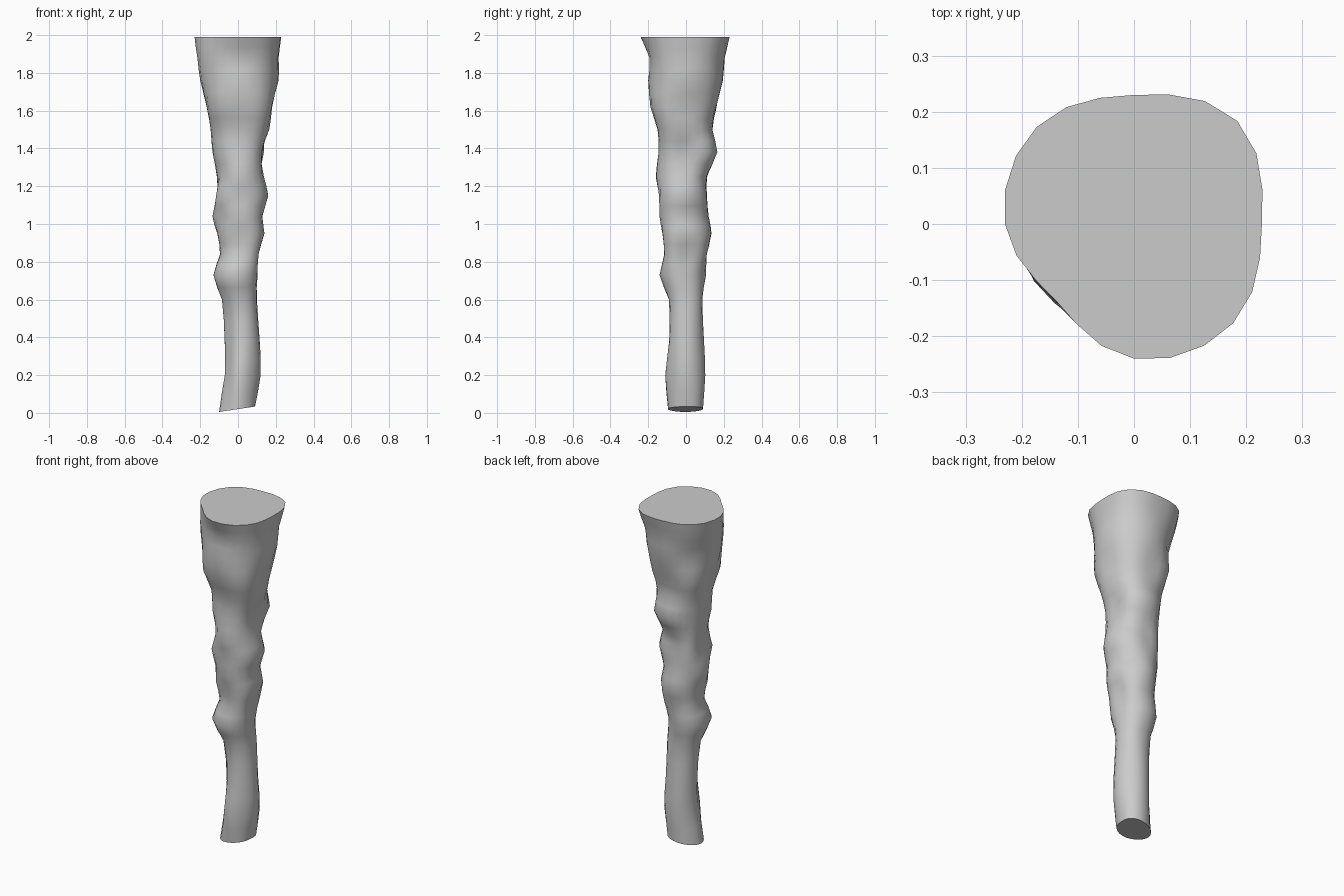
import bpy, bmesh, math

if "Cube" in bpy.data.objects:
    bpy.data.objects.remove(bpy.data.objects["Cube"])

# z, then radius toward +x, +x+y, +y, -x+y, -x, -x-y, -y, +x-y
RINGS = [
    (0.02, .09, .10, .09, .09, .10, .095, .095, .095),
    (0.20, .12, .115, .10, .08, .07, .07, .11, .11),
    (0.38, .115, .105, .095, .08, .07, .06, .085, .105),
    (0.60, .10, .10, .085, .09, .085, .08, .09, .10),
    (0.73, .10, .095, .105, .12, .13, .14, .14, .125),
    (0.84, .10, .12, .11, .11, .095, .10, .11, .135),
    (0.95, .14, .135, .135, .12, .11, .12, .12, .15),
    (1.04, .125, .12, .12, .125, .135, .12, .14, .15),
    (1.15, .16, .135, .11, .13, .11, .145, .14, .165),
    (1.25, .135, .12, .11, .13, .11, .12, .16, .155),
    (1.38, .12, .175, .165, .14, .135, .14, .145, .155),
    (1.50, .165, .155, .14, .155, .145, .145, .145, .18),
    (1.62, .175, .185, .16, .19, .165, .19, .185, .215),
    (1.76, .215, .21, .195, .185, .20, .195, .20, .215),
    (1.88, .215, .225, .205, .22, .215, .20, .19, .225),
    (1.99, .228, .26, .23, .245, .23, .195, .24, .25),
]
SIDES = 24


def spline(a, b, c, d, t):
    return b + .5 * t * (c - a + t * (2*a - 5*b + 4*c - d + t * (3*(b - c) + d - a)))


def radius(row, angle):
    u = angle / (2 * math.pi) * 8
    i = int(u)
    a, b, c, d = (row[1 + (i + k) % 8] for k in (-1, 0, 1, 2))
    return spline(a, b, c, d, u - i)


# Add intermediate cross-sections along the shaft
rows = []
n = len(RINGS)
for i in range(n - 1):
    ctrl = [RINGS[min(max(i + k, 0), n - 1)] for k in (-1, 0, 1, 2)]
    rows.append(RINGS[i])
    mid = [spline(*v, .5) for v in zip(*ctrl)]
    mid[0] = (ctrl[1][0] + ctrl[2][0]) / 2
    rows.append(mid)
rows.append(RINGS[-1])

# Lumpy tapering shaft
bm = bmesh.new()
loops = []
for j, row in enumerate(rows):
    loop = []
    for s in range(SIDES):
        a = 2 * math.pi * s / SIDES
        r = radius(row, a)
        x, y = r * math.cos(a), r * math.sin(a)
        tilt = .15 * x if j == 0 else 0
        loop.append(bm.verts.new((x, y, row[0] + tilt)))
    loops.append(loop)
for lo, hi in zip(loops, loops[1:]):
    for s in range(SIDES):
        t = (s + 1) % SIDES
        bm.faces.new((lo[s], lo[t], hi[t], hi[s]))

# Slanted bottom end and nearly flat top end
bm.faces.new(loops[0][::-1])
top = bm.faces.new(loops[-1])
bmesh.ops.inset_region(bm, faces=[top], thickness=.04, depth=.004)
bmesh.ops.recalc_face_normals(bm, faces=bm.faces)

mesh = bpy.data.meshes.new("stalactite")
bm.to_mesh(mesh)
bm.free()
obj = bpy.data.objects.new("stalactite", mesh)
bpy.context.collection.objects.link(obj)
bpy.context.view_layer.objects.active = obj
obj.select_set(True)
bpy.ops.object.shade_smooth_by_angle(angle=math.radians(55))
